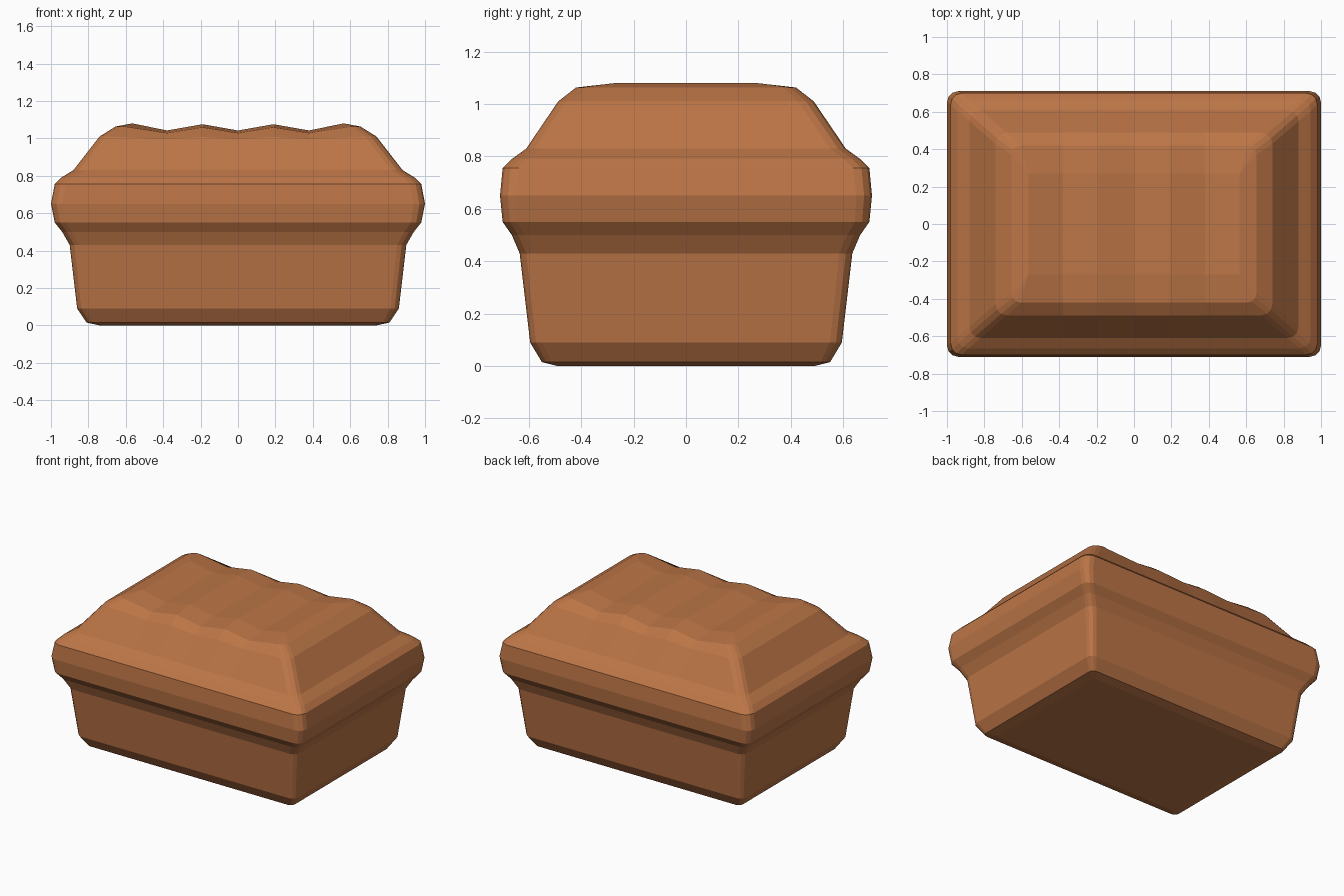
import bpy, bmesh, math

if "Cube" in bpy.data.objects:
    bpy.data.objects.remove(bpy.data.objects["Cube"])

# crust colour
crust = bpy.data.materials.new("baked_crust_brown")
crust.diffuse_color = (0.50, 0.178, 0.062, 1)
crust.use_nodes = True
crust.node_tree.nodes["Principled BSDF"].inputs["Base Color"].default_value = crust.diffuse_color

# ring profile: half width x, half depth y, height, corner radius, ripple depth
RINGS = [
    (0.74, 0.49, 0.000, 0.020, 0), (0.81, 0.55, 0.015, 0.035, 0),
    (0.86, 0.595, 0.09, 0.045, 0), (0.90, 0.635, 0.43, 0.05, 0),
    (0.94, 0.665, 0.50, 0.05, 0), (0.98, 0.70, 0.55, 0.055, 0),
    (1.00, 0.71, 0.65, 0.06, 0), (0.98, 0.70, 0.755, 0.06, 0),
    (0.945, 0.665, 0.79, 0.06, 0), (0.88, 0.61, 0.83, 0.06, 0),
    (0.74, 0.488, 1.01, 0.06, 0.015), (0.655, 0.42, 1.063, 0.05, 0.035),
    (0.565, 0.27, 1.08, 0.0, 0.038),
]
COLS = [-0.38, -0.19, 0.0, 0.19, 0.38]


def ripple(x, z, depth):
    # valleys at x = 0 and +-0.38, ridges between them
    return z - depth if abs(x) < 0.01 or abs(abs(x) - 0.38) < 0.01 else z - depth * 0.12


def ring_points(hx, hy, z, r, depth):
    pts = [(x, -hy, ripple(x, z, depth)) for x in COLS]

    def corner(sx, sy, start):
        for i in range(4):
            a = math.radians(start + 30 * i)
            pts.append((sx * (hx - r) + r * math.cos(a),
                        sy * (hy - r) + r * math.sin(a), z))
    corner(1, -1, -90)
    corner(1, 1, 0)
    pts.extend((x, hy, ripple(x, z, depth)) for x in reversed(COLS))
    corner(-1, 1, 90)
    corner(-1, -1, 180)
    return pts


bm = bmesh.new()
rings = [[bm.verts.new(p) for p in ring_points(*r)] for r in RINGS]
n = len(rings[0])

# side walls, lip and shoulders
for a, b in zip(rings, rings[1:]):
    for i in range(n):
        j = (i + 1) % n
        bm.faces.new((a[i], a[j], b[j], b[i]))

# flat base
bm.faces.new(list(reversed(rings[0])))

# rippled top, in strips running front to back
t = rings[-1]
front = [t[-1]] + t[0:5] + [t[5]]
back = [t[17]] + list(reversed(t[13:18])) + [t[12]]
back[0] = t[18]
for i in range(6):
    bm.faces.new((front[i], front[i + 1], back[i + 1], back[i]))

bmesh.ops.remove_doubles(bm, verts=bm.verts, dist=0.0005)
bmesh.ops.recalc_face_normals(bm, faces=bm.faces)
mesh = bpy.data.meshes.new("bread_loaf")
bm.to_mesh(mesh)
bm.free()
mesh.materials.append(crust)
loaf = bpy.data.objects.new("bread_loaf", mesh)
bpy.context.collection.objects.link(loaf)
